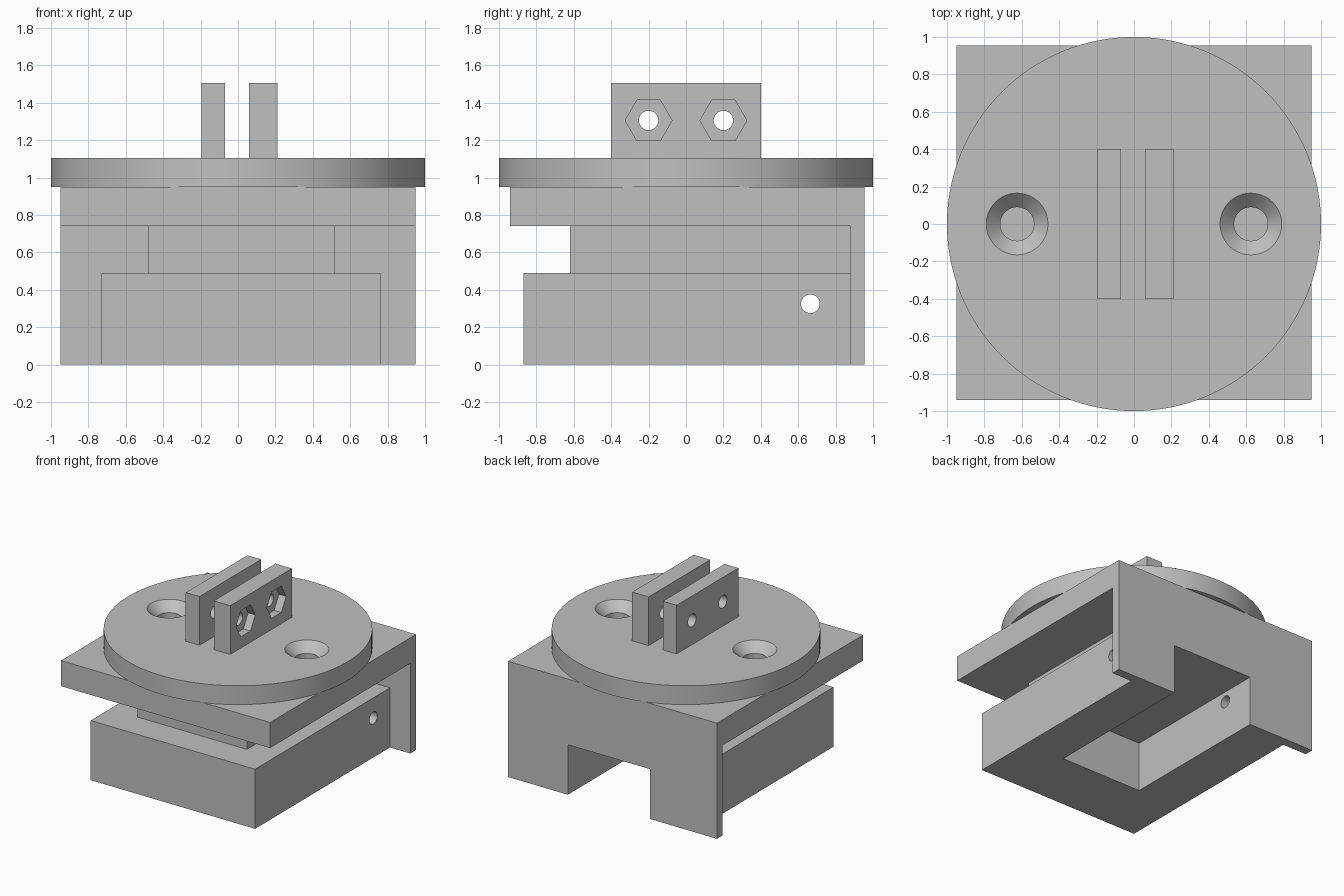
import bpy
import math

cube = bpy.data.objects.get("Cube")
if cube:
    bpy.data.objects.remove(cube, do_unlink=True)

grey = bpy.data.materials.new("plain_grey")
grey.use_nodes = True
COLOUR = (0.53, 0.53, 0.53, 1)
grey.diffuse_color = COLOUR
grey.node_tree.nodes["Principled BSDF"].inputs["Base Color"].default_value = COLOUR


def finish(name):
    ob = bpy.context.object
    ob.name = ob.data.name = name
    ob.data.materials.append(grey)
    bpy.ops.object.transform_apply(location=True, rotation=True, scale=True)
    return ob


def box(name, x, y, z):
    """Box from (min, max) ranges."""
    centre = [(a + b) / 2 for a, b in (x, y, z)]
    bpy.ops.mesh.primitive_cube_add(size=1, location=centre)
    bpy.context.object.scale = [b - a for a, b in (x, y, z)]
    return finish(name)


def cylinder(name, r, depth, centre, sides=48, along_x=False, r_top=None):
    """Cylinder or cone along z, or along x."""
    bpy.ops.mesh.primitive_cone_add(
        vertices=sides, radius1=r, radius2=r if r_top is None else r_top,
        depth=depth, location=centre,
        rotation=(0, math.pi / 2 if along_x else 0, 0))
    return finish(name)


def combine(target, tool, operation="DIFFERENCE", keep=False):
    """Apply a boolean and drop the tool object."""
    mod = target.modifiers.new("combine", "BOOLEAN")
    mod.operation = operation
    mod.solver = "EXACT"
    mod.object = tool
    bpy.context.view_layer.objects.active = target
    bpy.ops.object.modifier_apply(modifier=mod.name)
    if not keep:
        bpy.data.objects.remove(tool, do_unlink=True)


def smooth(ob):
    bpy.ops.object.select_all(action="DESELECT")
    ob.select_set(True)
    bpy.context.view_layer.objects.active = ob
    bpy.ops.object.shade_smooth_by_angle(angle=math.radians(30))


# Square top plate with the back plate hanging from it
bracket = box("angle_bracket", (-0.95, 0.95), (-0.94, 0.955), (0.74, 0.95))
back = box("back_plate", (-0.95, 0.95), (0.88, 0.955), (0, 0.95))
combine(bracket, back, "UNION")

# Neck and lower block
neck = box("neck", (-0.48, 0.515), (-0.62, 0.88), (0.49, 0.74))
block = box("lower_block", (-0.73, 0.765), (-0.87, 0.88), (0, 0.49))

# Pocket open below and through the back plate
pocket = box("pocket_cutter", (-0.34, 0.405), (-0.345, 1.2), (-0.2, 0.41))
combine(bracket, pocket, keep=True)
combine(block, pocket)

# Cross pin hole through the block's side walls
combine(block, cylinder("pin_cutter", 0.05, 3, (0, 0.665, 0.325), along_x=True))

# Round disc with two countersunk holes
disc = cylinder("round_disc", 1, 0.155, (0, 0, 1.0275), sides=128)
for x in (-0.625, 0.625):
    combine(disc, cylinder("hole_cutter", 0.09, 0.4, (x, 0, 1.03)))
    combine(disc, cylinder("sink_cutter", 0.09, 0.095, (x, 0, 1.0775), r_top=0.185))

# Two upright lugs with bolt holes; hexagonal nut recesses on the left one
right_lug = box("right_lug", (-0.195, -0.07), (-0.4, 0.4), (1.105, 1.505))
left_lug = box("left_lug", (0.06, 0.21), (-0.4, 0.4), (1.105, 1.505))
for y in (-0.2, 0.2):
    for lug in (right_lug, left_lug):
        combine(lug, cylinder("bolt_cutter", 0.052, 1, (0, y, 1.305), along_x=True))
    combine(left_lug, cylinder("nut_cutter", 0.125, 0.2, (0.245, y, 1.305),
                               sides=6, along_x=True))

for ob in (bracket, neck, block, disc, right_lug, left_lug):
    smooth(ob)
